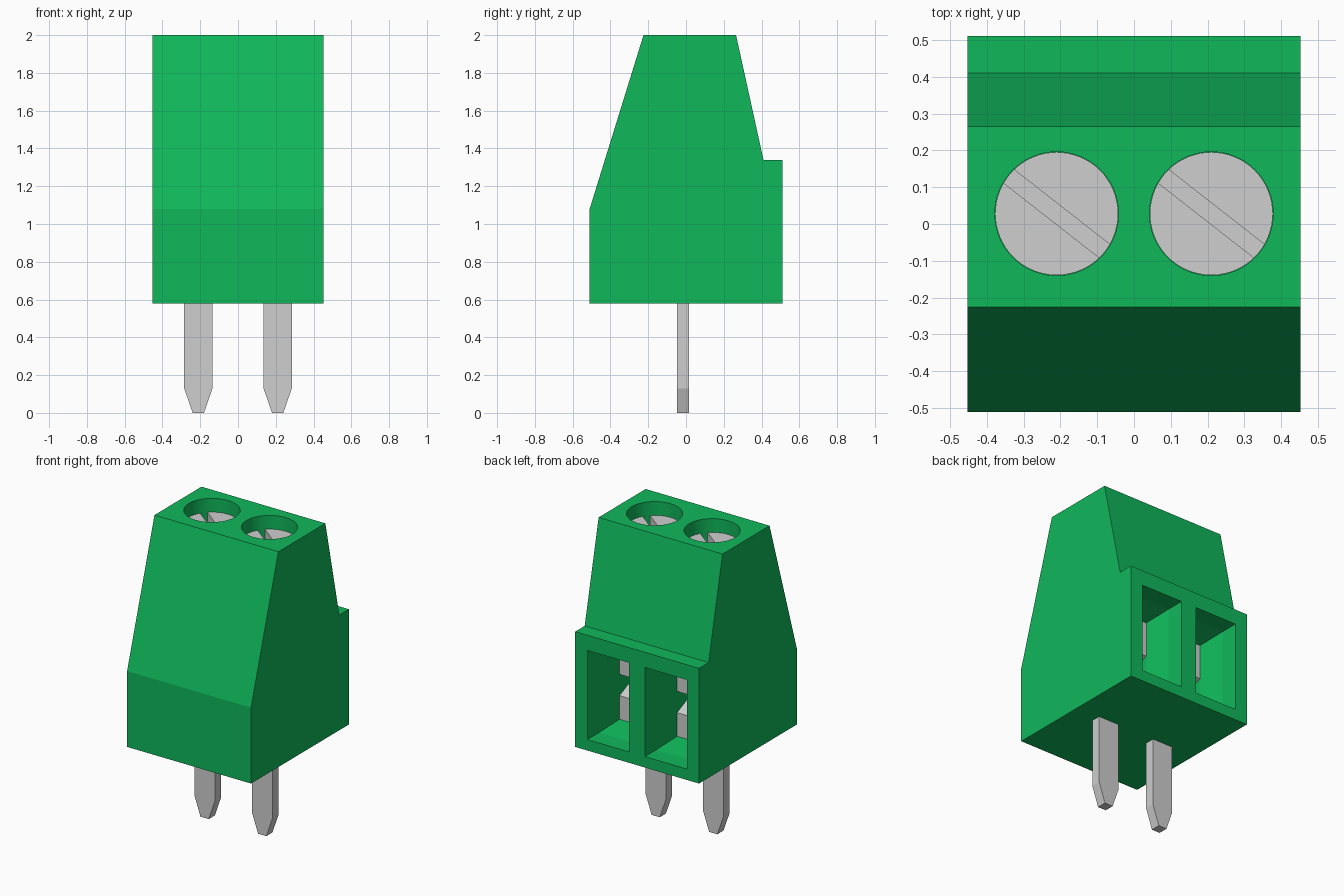
import bpy
import bmesh
import math
from mathutils import Vector

default = bpy.data.objects.get("Cube")
if default:
    bpy.data.objects.remove(default, do_unlink=True)


def make_material(name, color):
    mat = bpy.data.materials.new(name)
    mat.use_nodes = True
    mat.diffuse_color = color
    shader = mat.node_tree.nodes["Principled BSDF"]
    shader.inputs["Base Color"].default_value = color
    return mat


green = make_material("green plastic", (0.005, 0.48, 0.105, 1))
metal = make_material("light grey metal", (0.62, 0.62, 0.62, 1))


def loft(name, rings, mat):
    """Skin a stack of matching closed rings and cap both ends."""
    bm = bmesh.new()
    loops = [[bm.verts.new(p) for p in ring] for ring in rings]
    for a, b in zip(loops, loops[1:]):
        for i in range(len(a)):
            j = (i + 1) % len(a)
            bm.faces.new((a[i], a[j], b[j], b[i]))
    bm.faces.new(loops[0])
    bm.faces.new(loops[-1])
    bmesh.ops.recalc_face_normals(bm, faces=bm.faces)
    mesh = bpy.data.meshes.new(name)
    bm.to_mesh(mesh)
    bm.free()
    mesh.materials.append(mat)
    obj = bpy.data.objects.new(name, mesh)
    bpy.context.collection.objects.link(obj)
    return obj


def side_prism(name, profile, x0, x1, mat):
    """Extrude a (y, z) profile along x."""
    return loft(name, [[(x, y, z) for y, z in profile] for x in (x0, x1)], mat)


def disc(name, x, y, radius, z0, z1, mat, sides=64):
    angles = [2 * math.pi * i / sides for i in range(sides)]
    return loft(name, [[(x + radius * math.cos(a), y + radius * math.sin(a), z)
                        for a in angles] for z in (z0, z1)], mat)


def cut(target, cutter):
    mod = target.modifiers.new("cut", "BOOLEAN")
    mod.operation = "DIFFERENCE"
    mod.solver = "EXACT"
    mod.object = cutter
    cutter.hide_render = True
    bpy.context.view_layer.update()
    graph = bpy.context.evaluated_depsgraph_get()
    mesh = bpy.data.meshes.new_from_object(target.evaluated_get(graph))
    target.modifiers.clear()
    target.data = mesh
    bpy.data.objects.remove(cutter, do_unlink=True)


# Housing
HALF = 0.452
housing = side_prism("housing", [
    (-0.51, 0.58), (0.51, 0.58), (0.51, 1.34), (0.41, 1.34),
    (0.265, 2.0), (-0.225, 2.0), (-0.51, 1.08)], -HALF, HALF, green)

SCREW_Y, SCREW_R = 0.028, 0.168
for label, cx in (("left", 0.21), ("right", -0.21)):
    # Screw well in the top
    cut(housing, disc("well_cutter", cx, SCREW_Y, SCREW_R, 1.78, 2.1, green))

    # Wire entry: straight mouth, then a funnel, then a shaft
    rings = []
    for y, inset in ((0.6, 0), (0.39, 0), (0.22, 0.032), (0.0, 0.032)):
        w = 0.153 - inset
        low, high = 0.652 + inset, 1.24 - inset
        rings.append([(cx - w, y, low), (cx + w, y, low),
                      (cx + w, y, high), (cx - w, y, high)])
    cut(housing, loft("entry_cutter", rings, green))

    # Clamp with a wedge-shaped wire groove
    side_prism(label + "_wire_clamp", [
        (-0.02, 0.67), (0.22, 0.67), (0.22, 0.84), (0.06, 0.91),
        (0.22, 0.98), (0.22, 1.22), (-0.02, 1.22)],
        cx - 0.135, cx + 0.135, metal)

    # Slotted screw head
    screw = disc(label + "_screw", cx, SCREW_Y, SCREW_R - 0.001, 1.77, 1.91, metal)
    along = Vector((math.cos(math.radians(-38)), math.sin(math.radians(-38)), 0))
    across = Vector((-along.y, along.x, 0)) * 0.023
    along *= 0.3
    centre = Vector((cx, SCREW_Y, 0))
    slot = [[centre + a * along + b * across + Vector((0, 0, z))
             for a, b in ((-1, -1), (1, -1), (1, 1), (-1, 1))]
            for z in (1.85, 2.0)]
    cut(screw, loft("slot_cutter", slot, metal))

    # Solder pin with a tapered tip
    outline = [(-0.03, 0), (0.03, 0), (0.075, 0.13), (0.075, 0.62),
               (-0.075, 0.62), (-0.075, 0.13)]
    loft(label + "_pin", [[(cx + x, y, z) for x, z in outline]
                          for y in (-0.048, 0.016)], metal)

# Smooth the round walls, keep every corner sharp
bpy.ops.object.select_all(action="DESELECT")
for obj in bpy.context.scene.objects:
    if obj.type == "MESH" and (obj == housing or obj.name.endswith("_screw")):
        obj.select_set(True)
        bpy.context.view_layer.objects.active = obj
bpy.ops.object.shade_smooth_by_angle(angle=math.radians(10))
